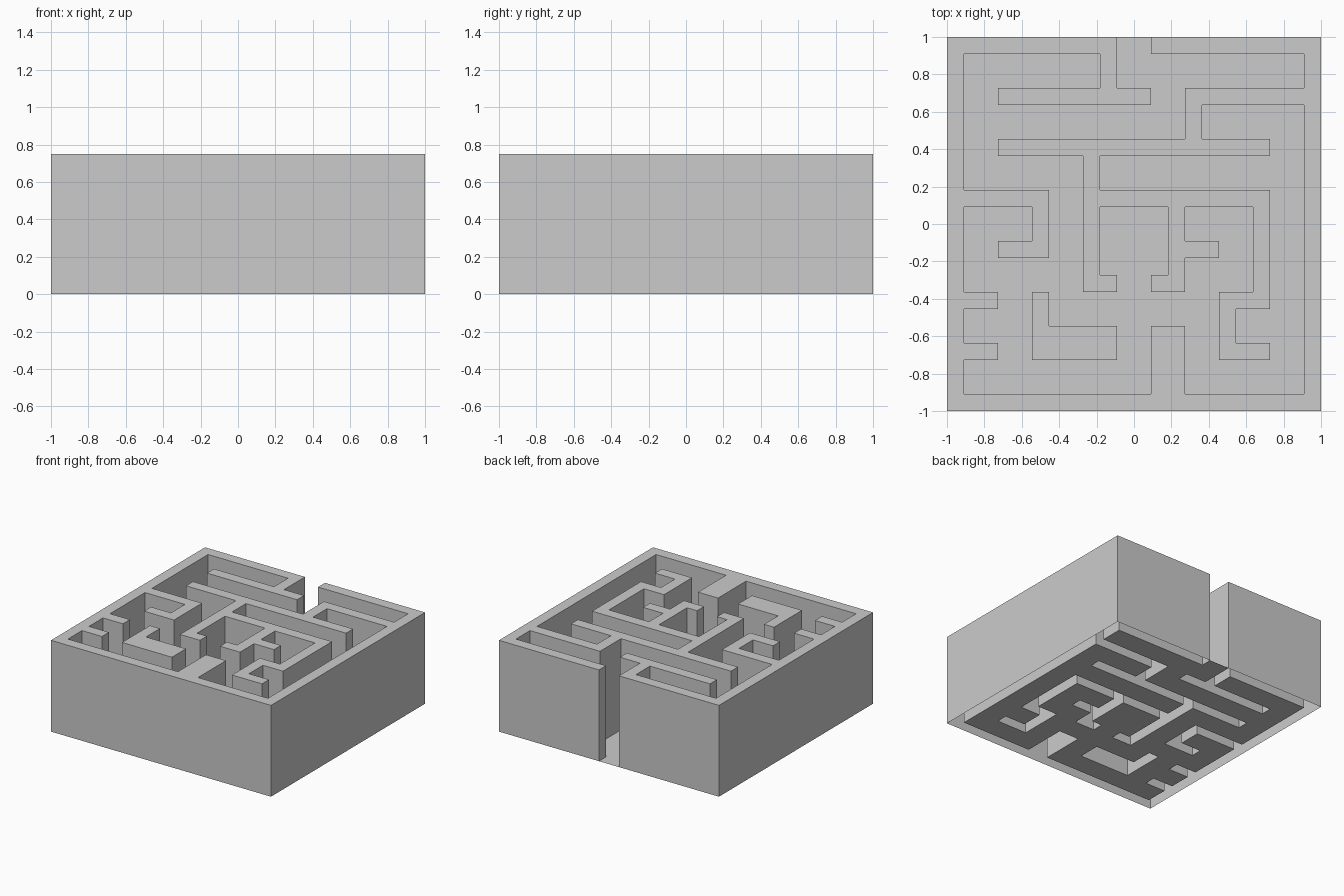
import bpy, bmesh

if "Cube" in bpy.data.objects:
    bpy.data.objects.remove(bpy.data.objects["Cube"])

U = 1 / 11      # one grid unit = one wall thickness
N = 11          # half width in grid units
H = 0.75

# Wall rectangles in grid units: x0, y0, x1, y1
WALLS = [
    (-11, -11, -10, 11), (10, -11, 11, 11), (-11, -11, 11, -10),      # rim
    (-11, 10, -1, 11), (1, 10, 11, 11),                               # back rim with gate
    (-2, 7, -1, 10), (-8, 7, 1, 8), (3, 7, 10, 8), (3, 5, 4, 7),      # back walls
    (-8, 4, 8, 5), (-3, -4, -2, 4), (-2, 1, 8, 2),                    # long bars
    (-2, -4, -1, -3), (1, -4, 2, -3), (2, -4, 3, 1), (3, -2, 5, -1),  # centre room
    (7, -5, 8, 1), (5, -5, 7, -4), (5, -8, 6, -5), (6, -8, 8, -7),    # right hook
    (-10, 1, -5, 2), (-6, -2, -5, 1), (-8, -2, -6, -1),               # left hook
    (-10, -5, -8, -4), (-10, -8, -8, -7),                             # left stubs
    (-6, -8, -5, -4), (-6, -8, -1, -6), (1, -10, 3, -6),              # front blocks
]
solid = {(x, y) for x0, y0, x1, y1 in WALLS
         for x in range(x0, x1) for y in range(y0, y1)}

bm = bmesh.new()


def quad(points):
    bm.faces.new([bm.verts.new((x * U, y * U, z)) for x, y, z in points])


for x in range(-N, N):
    for y in range(-N, N):
        wall = (x, y) in solid
        z = H if wall else 0
        corners = [(x, y), (x + 1, y), (x + 1, y + 1), (x, y + 1)]
        # Wall top or corridor floor (walls stay open underneath)
        quad([(a, b, z) for a, b in corners])
        # Vertical sides where a wall meets open space
        if wall:
            for i, (dx, dy) in enumerate([(0, -1), (1, 0), (0, 1), (-1, 0)]):
                if (x + dx, y + dy) not in solid:
                    a, b = corners[i], corners[(i + 1) % 4]
                    quad([(*a, 0), (*b, 0), (*b, H), (*a, H)])

bmesh.ops.remove_doubles(bm, verts=bm.verts, dist=1e-4)
mesh = bpy.data.meshes.new("maze_walls")
bm.to_mesh(mesh)
bm.free()
maze = bpy.data.objects.new("maze_walls", mesh)
bpy.context.collection.objects.link(maze)
